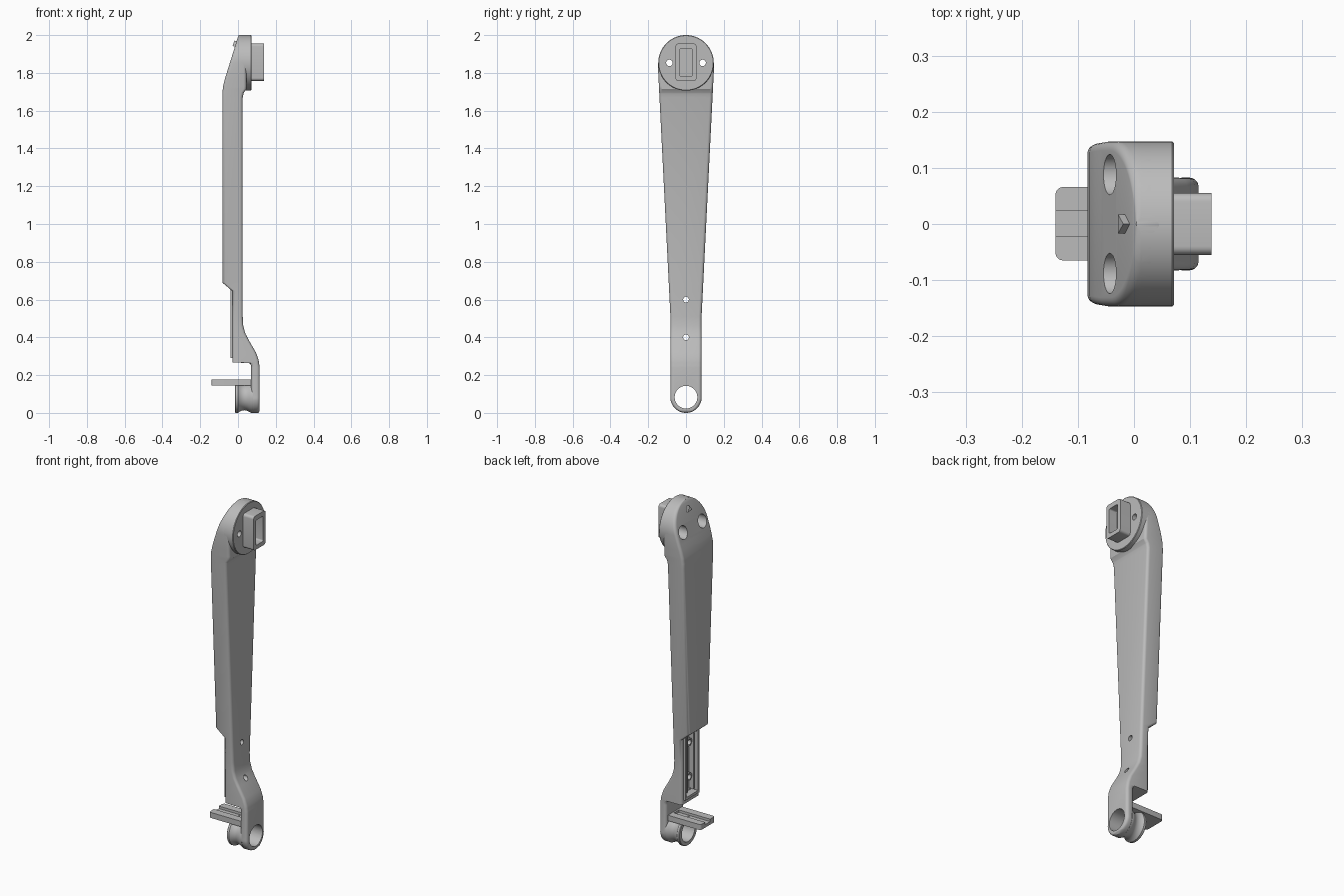
import bpy, bmesh, math
from mathutils import Matrix, Vector

if "Cube" in bpy.data.objects:
    bpy.data.objects.remove(bpy.data.objects["Cube"], do_unlink=True)

grey = bpy.data.materials.new("light grey plastic")
grey.use_nodes = True
grey.diffuse_color = (0.5, 0.5, 0.5, 1)
grey.node_tree.nodes["Principled BSDF"].inputs["Base Color"].default_value = (0.5, 0.5, 0.5, 1)

HEAD_Z, HEAD_R = 1.853, 0.147   # round head at the top
RING_Z, RING_R = 0.083, 0.083   # ring at the foot


def finish(bm, name):
    bmesh.ops.remove_doubles(bm, verts=bm.verts, dist=1e-6)
    bmesh.ops.recalc_face_normals(bm, faces=bm.faces)
    mesh = bpy.data.meshes.new(name)
    bm.to_mesh(mesh)
    bm.free()
    mesh.materials.append(grey)
    ob = bpy.data.objects.new(name, mesh)
    bpy.context.collection.objects.link(ob)
    return ob


def box(name, lo, hi, round_axis=None, radius=0.01, pick=None):
    """Box between two corners, with edges along one axis rounded."""
    lo, hi = Vector(lo), Vector(hi)
    bm = bmesh.new()
    bmesh.ops.create_cube(bm, size=1)
    for v in bm.verts:
        v.co = (lo + hi) / 2 + v.co * (hi - lo)
    if round_axis is not None:
        edges = [e for e in bm.edges
                 if abs((e.verts[0].co - e.verts[1].co).normalized()[round_axis]) > 0.9
                 and (pick is None or pick(e.verts[0].co))]
        bmesh.ops.bevel(bm, geom=edges, offset=radius, segments=5, profile=0.5, affect='EDGES')
    return finish(bm, name)


def revolve(name, profile, y, z, steps=64):
    """Closed (x, radius) profile turned about an axis along x."""
    bm = bmesh.new()
    rows = []
    for i in range(steps):
        a = math.tau * i / steps
        rows.append([bm.verts.new((x, y + r * math.cos(a), z + r * math.sin(a))) for x, r in profile])
    n = len(profile)
    for i in range(steps):
        a, b = rows[i], rows[(i + 1) % steps]
        for j in range(n):
            k = (j + 1) % n
            if profile[j][1] + profile[k][1] > 0:
                bm.faces.new((a[j], a[k], b[k], b[j]))
    bmesh.ops.dissolve_degenerate(bm, dist=1e-6, edges=bm.edges)
    return finish(bm, name)


def rod(name, x0, x1, r, y, z, steps=32):
    bm = bmesh.new()
    m = Matrix.Translation(((x0 + x1) / 2, y, z)) @ Matrix.Rotation(math.pi / 2, 4, 'Y')
    bmesh.ops.create_cone(bm, cap_ends=True, segments=steps, radius1=r, radius2=r, depth=x1 - x0, matrix=m)
    return finish(bm, name)


def cut(ob, cutters):
    for c in cutters:
        c.hide_render = True
        mod = ob.modifiers.new("cut", 'BOOLEAN')
        mod.operation, mod.solver, mod.object = 'DIFFERENCE', 'EXACT', c
        bpy.context.view_layer.objects.active = ob
        bpy.ops.object.modifier_apply(modifier=mod.name)


def lerp(keys, z):
    for (z0, a), (z1, b) in zip(keys, keys[1:]):
        if z <= z1:
            return a + (b - a) * (z - z0) / (z1 - z0)
    return keys[-1][1]


# Arm: rounded sections stacked up the height
back = [(0, .07), (.25, .07), (.261, .064), (.265, .052), (.266, -.03), (.645, -.03), (.69, -.083),
        (1.69, -.083), (1.73, -.079), (1.77, -.069), (1.985, -.002), (2, .004)]
face = [(0, .108), (.012, .115), (.24, .115), (.28, .109), (.32, .095), (.38, .06), (.42, .039),
        (.46, .028), (.51, .025), (1.67, .025), (1.695, .031), (1.715, .045), (2, .045)]


def half_width(z):
    if z > HEAD_Z:
        return max(0.005, math.sqrt(max(0, HEAD_R ** 2 - (z - HEAD_Z) ** 2)))
    if z < RING_Z:
        return max(0.005, math.sqrt(max(0, RING_R ** 2 - (z - RING_Z) ** 2)))
    return lerp([(0, .082), (.5, .082), (1.8, HEAD_R), (2, HEAD_R)], z)


levels = {z for z, _ in back + face} | {1.8}
for i in range(17):
    s = math.sin(i / 16 * math.pi / 2)
    levels |= {round(HEAD_Z + HEAD_R * s, 5), round(RING_Z - RING_R * s, 5)}

bm = bmesh.new()
rings = []
for z in sorted(levels):
    x0, x1, w = lerp(back, z), lerp(face, z), half_width(z)
    r = min(0.016, w * 0.9, (x1 - x0) * 0.45)
    ring = []
    for q, (sx, sy) in enumerate([(1, 1), (0, 1), (0, -1), (1, -1)]):
        cx = x1 - r if sx else x0 + r
        for k in range(6):
            a = math.pi / 2 * (q + k / 5)
            ring.append(bm.verts.new((cx + r * math.cos(a), sy * (w - r) + r * math.sin(a), z)))
    rings.append(ring)
for a, b in zip(rings, rings[1:]):
    for j in range(len(a)):
        k = (j + 1) % len(a)
        bm.faces.new((a[j], a[k], b[k], b[j]))
bm.faces.new(rings[0][::-1])
bm.faces.new(rings[-1])
arm = finish(bm, "arm")

# Head disc and hollow rectangular boss
disc = revolve("head_disc", [(.012, 0), (.012, HEAD_R), (.068, HEAD_R), (.071, HEAD_R - .003), (.071, 0)], 0, HEAD_Z, 96)
boss = box("boss", (.06, -.055, 1.758), (.138, .055, 1.955), 0, .015)

# Foot ring with a grooved outside
foot = revolve("foot_ring", [(-.015, .06), (-.015, .08), (-.012, RING_R), (0, RING_R), (.008, .077), (.02, .071),
                             (.033, .069), (.046, .071), (.06, .078), (.07, RING_R), (.08, RING_R), (.08, .06)], 0, RING_Z)

# Shelf plate with a channel along it
shelf = box("shelf", (-.14, -.065, .145), (.08, .066, .177), 2, .014, lambda c: c.x < 0)

# Tray frame, rails and standoffs in the lower recess
frame = box("tray_frame", (-.041, -.064, .29), (-.001, .064, .66))
rails = [box("tray_rail", (-.03, y - .004, .32), (.004, y + .004, .66)) for y in (-.03, .03)]
posts = [revolve("standoff", [(-.022, .015), (-.022, .023), (.006, .023), (.006, .015)], 0, z, 32) for z in (.4, .6)]

# Arrow nub on the slope
up, out = Vector((.31, 0, .95)).normalized(), Vector((-.95, 0, .31)).normalized()
m = Matrix((up.cross(out), up, out)).transposed().to_4x4()
m.translation = (-.013, 0, 1.948)
bm = bmesh.new()
bmesh.ops.create_cone(bm, cap_ends=True, segments=3, radius1=.02, radius2=.02, depth=.026, matrix=m)
nub = finish(bm, "arrow_nub")

# Openings
screws = [rod("screw_cutter", -.3, .3, .017, s * .088, HEAD_Z) for s in (-1, 1)]
bores = [rod("bore_cutter", -.3, .03, .036, s * .088, HEAD_Z) for s in (-1, 1)]
pins = [rod("pin_cutter", -.027, .2, .015, 0, z) for z in (.4, .6)]
recess = box("recess_cutter", (-.1, -.06, .305), (.0005, .06, .645))
tray_gap = box("tray_cutter", (-.1, -.052, .305), (.1, .052, .7))
eye = rod("eye_cutter", -.2, .2, .06, 0, RING_Z, 64)
socket = box("socket_cutter", (.085, -.034, 1.782), (.2, .034, 1.928), 0, .008)
channel = box("channel_cutter", (-.3, -.021, .163), (.06, .024, .3))

cut(arm, screws + bores + [recess] + pins + [eye])
cut(disc, screws + bores)
cut(boss, [socket])
cut(shelf, [channel])
cut(frame, [tray_gap])
for c in screws + bores + pins + [recess, tray_gap, eye, socket, channel]:
    bpy.data.objects.remove(c, do_unlink=True)

# Smooth shading with crisp edges
for ob in [arm, disc, boss, foot, shelf, frame, nub] + rails + posts:
    bpy.ops.object.select_all(action='DESELECT')
    ob.select_set(True)
    bpy.context.view_layer.objects.active = ob
    bpy.ops.object.shade_smooth_by_angle(angle=math.radians(32))
